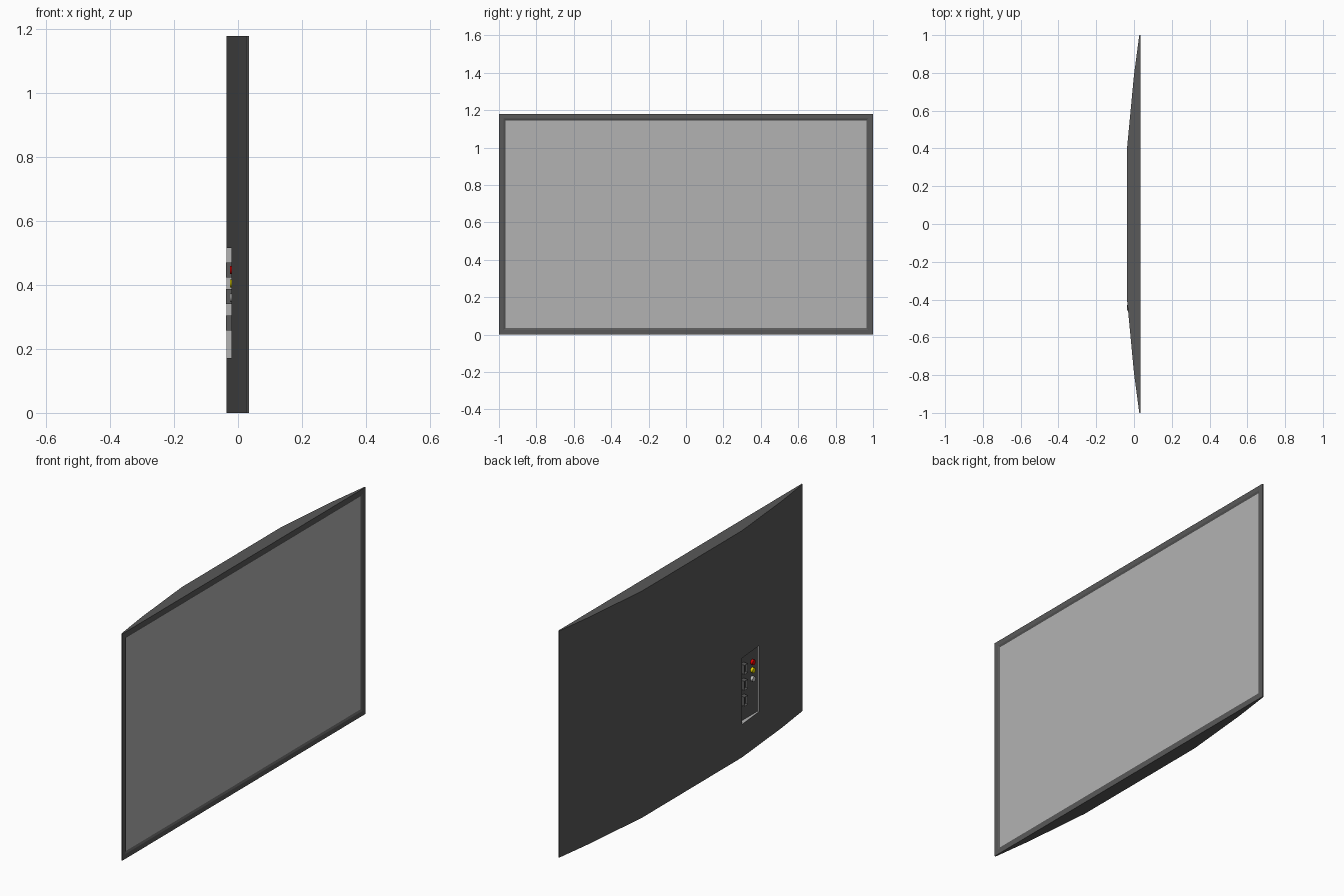
import bpy, bmesh, math

if "Cube" in bpy.data.objects:
    bpy.data.objects.remove(bpy.data.objects["Cube"])

W, H = 1.0, 1.18          # half width, height
X_FRONT, X_SEAM, X_BACK = 0.034, 0.028, -0.036


def material(name, rgb):
    m = bpy.data.materials.new(name)
    m.diffuse_color = (*rgb, 1)
    m.use_nodes = True
    m.node_tree.nodes["Principled BSDF"].inputs["Base Color"].default_value = m.diffuse_color
    return m


DARK = material("dark_plastic", (0.1, 0.1, 0.1))
LIGHT = material("light_grey", (0.45, 0.45, 0.45))


def finish(name, bm, *mats):
    bmesh.ops.recalc_face_normals(bm, faces=bm.faces)
    me = bpy.data.meshes.new(name)
    bm.to_mesh(me)
    bm.free()
    for m in mats:
        me.materials.append(m)
    ob = bpy.data.objects.new(name, me)
    bpy.context.collection.objects.link(ob)
    return ob


def box_bm(x0, x1, y0, y1, z0, z1):
    bm = bmesh.new()
    bmesh.ops.create_cube(bm, size=1)
    for v in bm.verts:
        v.co = ((x0 + x1) / 2 + v.co.x * (x1 - x0),
                (y0 + y1) / 2 + v.co.y * (y1 - y0),
                (z0 + z1) / 2 + v.co.z * (z1 - z0))
    return bm


def rect(bm, x, m):
    return [bm.verts.new((x, y, z)) for y, z in
            ((-W + m, m), (W - m, m), (W - m, H - m), (-W + m, H - m))]


# Back housing: faceted plan profile extruded upward
half = [(X_SEAM, W), (0.0, 0.79), (X_BACK, 0.41)]
plan = half + [(x, -y) for x, y in reversed(half)]
bm = bmesh.new()
face = bm.faces.new([bm.verts.new((x, y, 0)) for x, y in plan])
ext = bmesh.ops.extrude_face_region(bm, geom=[face])["geom"]
bmesh.ops.translate(bm, vec=(0, 0, H),
                    verts=[g for g in ext if isinstance(g, bmesh.types.BMVert)])
housing = finish("back_housing", bm, DARK, LIGHT)

# Port recess cut into the sloped back, with lighter side walls
FLOOR = -0.012
bm = box_bm(-0.08, FLOOR, -0.57, -0.411, 0.172, 0.516)
bm.normal_update()
for f in bm.faces:
    f.material_index = 0 if f.normal.x > 0.5 else 1
cutter = finish("recess_cutter", bm, DARK, LIGHT)
cutter.hide_render = True
mod = housing.modifiers.new("recess", "BOOLEAN")
mod.operation, mod.solver, mod.object = "DIFFERENCE", "EXACT", cutter
bpy.context.view_layer.objects.active = housing
bpy.ops.object.modifier_apply(modifier=mod.name)
bpy.data.objects.remove(cutter)

# Front bezel: flat rim with a sloped inner lip
bm = bmesh.new()
rings = [rect(bm, x, m) for x, m in
         ((X_SEAM, 0), (X_FRONT, 0), (X_FRONT, 0.025), (0.029, 0.036))]
for a, b in zip(rings, rings[1:]):
    for i in range(4):
        j = (i + 1) % 4
        bm.faces.new((a[i], a[j], b[j], b[i]))
finish("bezel", bm, DARK)

# Screen panel
finish("screen", box_bm(X_SEAM, 0.0292, -W + 0.034, W - 0.034, 0.034, H - 0.034), LIGHT)

# Three socket blocks with inset slots
for i, z in enumerate((0.281, 0.364, 0.447)):
    bm = box_bm(-0.037, FLOOR, -0.458, -0.43, z - 0.024, z + 0.024)
    bm.normal_update()
    front = [f for f in bm.faces if f.normal.x < -0.5]
    bmesh.ops.inset_region(bm, faces=front, thickness=0.005)
    bmesh.ops.translate(bm, vec=(0.012, 0, 0), verts=front[0].verts)
    finish(f"socket_{i + 1}", bm, DARK)

# Three coloured round jacks
for name, z, rgb in (("red", 0.447, (0.8, 0.0, 0.0)),
                     ("yellow", 0.405, (0.8, 0.7, 0.0)),
                     ("white", 0.36, (0.8, 0.8, 0.8))):
    bpy.ops.mesh.primitive_cylinder_add(vertices=16, radius=0.013, depth=0.014,
                                        location=(FLOOR - 0.006, -0.525, z),
                                        rotation=(0, math.pi / 2, 0))
    jack = bpy.context.object
    jack.name = name + "_jack"
    jack.data.materials.append(material(name, rgb))
    bpy.ops.object.shade_smooth_by_angle()
